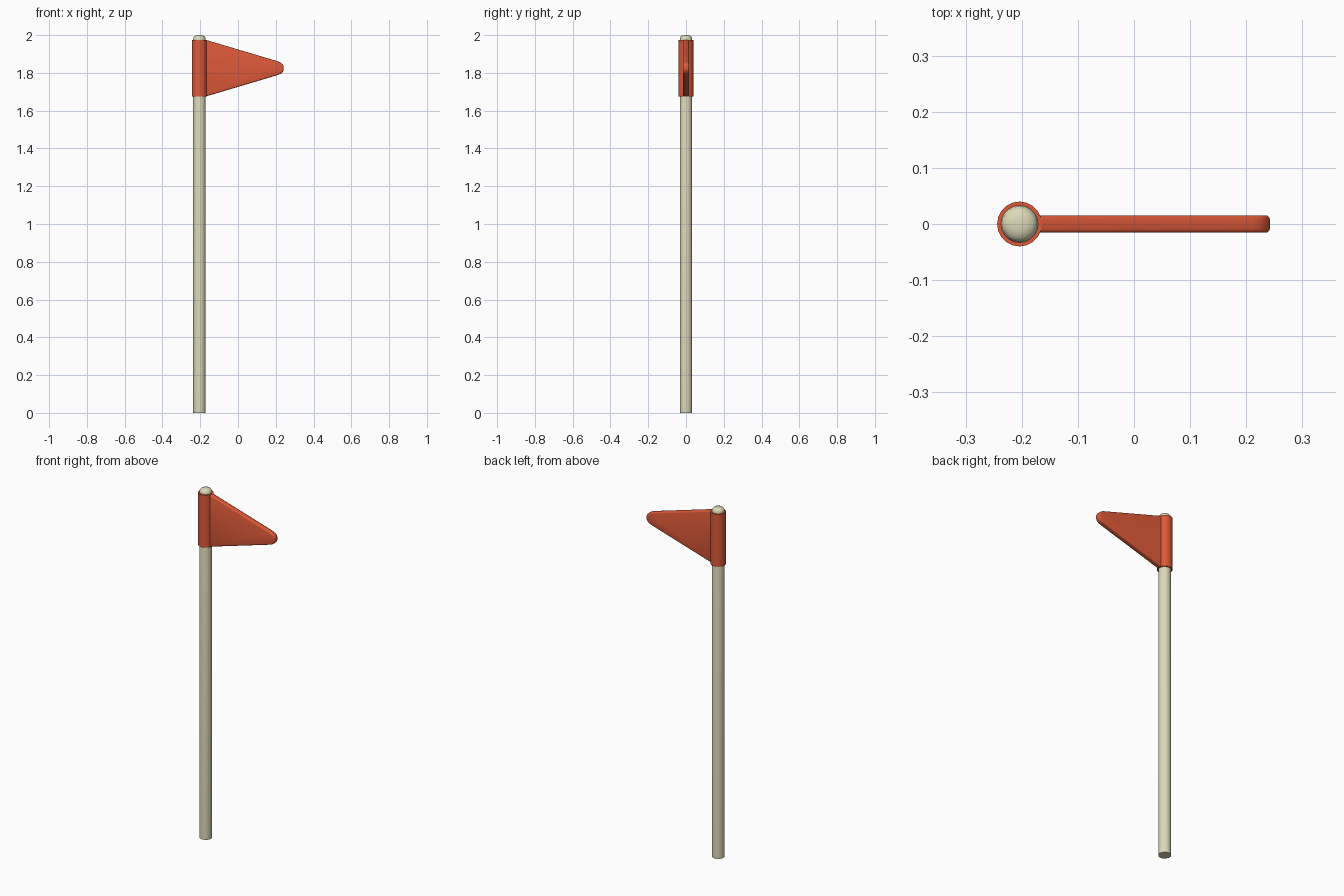
import bpy, bmesh, math

if "Cube" in bpy.data.objects:
    bpy.data.objects.remove(bpy.data.objects["Cube"])

POLE_X = -0.204
SIDES = 20


def material(name, rgb):
    m = bpy.data.materials.new(name)
    m.diffuse_color = (*rgb, 1)
    m.use_nodes = True
    m.node_tree.nodes["Principled BSDF"].inputs["Base Color"].default_value = m.diffuse_color
    return m


def finish(name, bm, mat):
    bmesh.ops.recalc_face_normals(bm, faces=bm.faces)
    me = bpy.data.meshes.new(name)
    bm.to_mesh(me)
    bm.free()
    me.materials.append(mat)
    ob = bpy.data.objects.new(name, me)
    bpy.context.collection.objects.link(ob)
    bpy.ops.object.select_all(action='DESELECT')
    ob.select_set(True)
    bpy.context.view_layer.objects.active = ob
    bpy.ops.object.shade_smooth_by_angle(angle=math.radians(35))
    return ob


def lathe(name, profile, mat, closed=False):
    """Spin an (r, z) profile around the pole axis."""
    bm = bmesh.new()
    vs = [bm.verts.new((POLE_X + r, 0, z)) for r, z in profile]
    edges = [bm.edges.new(p) for p in zip(vs, vs[1:])]
    if closed:
        edges.append(bm.edges.new((vs[-1], vs[0])))
    bmesh.ops.spin(bm, geom=vs + edges, cent=(POLE_X, 0, 0), axis=(0, 0, 1),
                   angle=math.tau, steps=SIDES, use_duplicate=False)
    bmesh.ops.remove_doubles(bm, verts=bm.verts, dist=1e-4)
    return finish(name, bm, mat)


wood = material("pale_wood", (0.72, 0.69, 0.48))
red = material("red_cloth", (0.72, 0.10, 0.04))

# Pole with a domed top
lathe("pole", [(0, 0), (0.033, 0), (0.033, 1.978), (0.031, 1.988),
               (0.025, 1.995), (0.014, 1.999), (0, 2.0)], wood)

# Sleeve wrapped around the pole
lathe("flag_sleeve", [(0.032, 1.675), (0.04, 1.675), (0.04, 1.975),
                      (0.032, 1.975)], red, closed=True)

# Pennant: tapered outline with a rounded tip, extruded with soft rims
TH = 0.0155
MID = 1.825
half = [(-0.171, 0.15), (0.212, 0.036), (0.226, 0.030), (0.236, 0.021), (0.242, 0.009)]
outline = [(x, MID + h) for x, h in half] + [(x, MID - h) for x, h in reversed(half)]
bm = bmesh.new()
face = bm.faces.new([bm.verts.new((x, -TH, z)) for x, z in outline])
ext = bmesh.ops.extrude_face_region(bm, geom=[face], use_keep_orig=True)
bmesh.ops.translate(bm, vec=(0, 2 * TH, 0),
                    verts=[g for g in ext["geom"] if isinstance(g, bmesh.types.BMVert)])
rim = [e for e in bm.edges
       if abs(e.verts[0].co.y - e.verts[1].co.y) < 1e-5
       and max(v.co.x for v in e.verts) > -0.17]
bmesh.ops.bevel(bm, geom=rim, offset=0.007, segments=3, profile=0.5, affect='EDGES')
finish("pennant", bm, red)
